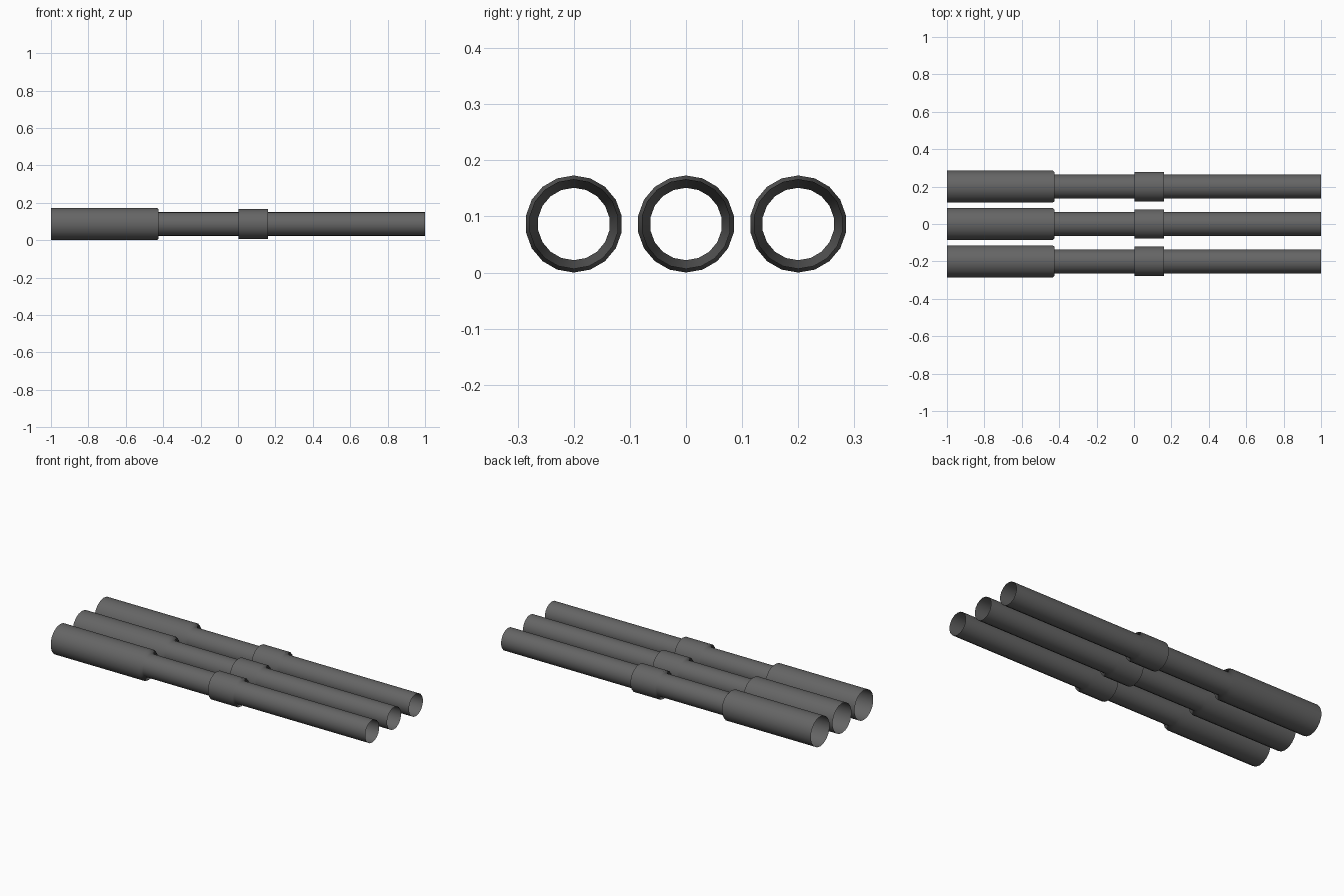
import bpy, bmesh, math
from mathutils import Vector

if "Cube" in bpy.data.objects:
    bpy.data.objects.remove(bpy.data.objects["Cube"])

SIDES = 18
R_BELL, R_COLLAR, R_PIPE = 0.0865, 0.080, 0.0645
SPACING = 0.2

# Lengthwise profile (x, radius): bell socket, pipe, collar, pipe
PROFILE = [
    (-1.0, R_BELL), (-0.434, R_BELL), (-0.424, 0.078), (-0.424, R_PIPE),
    (0.003, R_PIPE), (0.003, R_COLLAR), (0.16, R_COLLAR), (0.16, R_PIPE),
    (1.0, R_PIPE),
]

# Dark grey plastic
plastic = bpy.data.materials.new("dark_grey_plastic")
plastic.diffuse_color = (0.13, 0.13, 0.13, 1)
plastic.use_nodes = True
plastic.node_tree.nodes["Principled BSDF"].inputs["Base Color"].default_value = plastic.diffuse_color


def make_pipe(name, y):
    """Open-ended thin pipe, made by joining rings along x."""
    bm = bmesh.new()
    rings = []
    for x, r in PROFILE:
        angles = [2 * math.pi * i / SIDES for i in range(SIDES)]
        rings.append([bm.verts.new((x, r * math.sin(a), r * math.cos(a))) for a in angles])
    for a, b in zip(rings, rings[1:]):
        for i in range(SIDES):
            j = (i + 1) % SIDES
            bm.faces.new((a[i], a[j], b[j], b[i])).smooth = True
    bmesh.ops.recalc_face_normals(bm, faces=bm.faces)
    # Normals must point away from the axis
    if sum(f.normal.dot((0, *f.calc_center_median()[1:])) for f in bm.faces) < 0:
        bmesh.ops.reverse_faces(bm, faces=bm.faces)
    mesh = bpy.data.meshes.new(name)
    bm.to_mesh(mesh)
    bm.free()
    # Radial shading, so the steps blend into the barrel
    mesh.normals_split_custom_set_from_vertices(
        [Vector((0, v.co.y, v.co.z)).normalized() for v in mesh.vertices])
    mesh.materials.append(plastic)
    obj = bpy.data.objects.new(name, mesh)
    obj.location = (0, y, R_BELL)
    bpy.context.collection.objects.link(obj)


# Three parallel pipes
for label, k in (("front", -1), ("middle", 0), ("back", 1)):
    make_pipe(f"{label}_pipe", k * SPACING)
